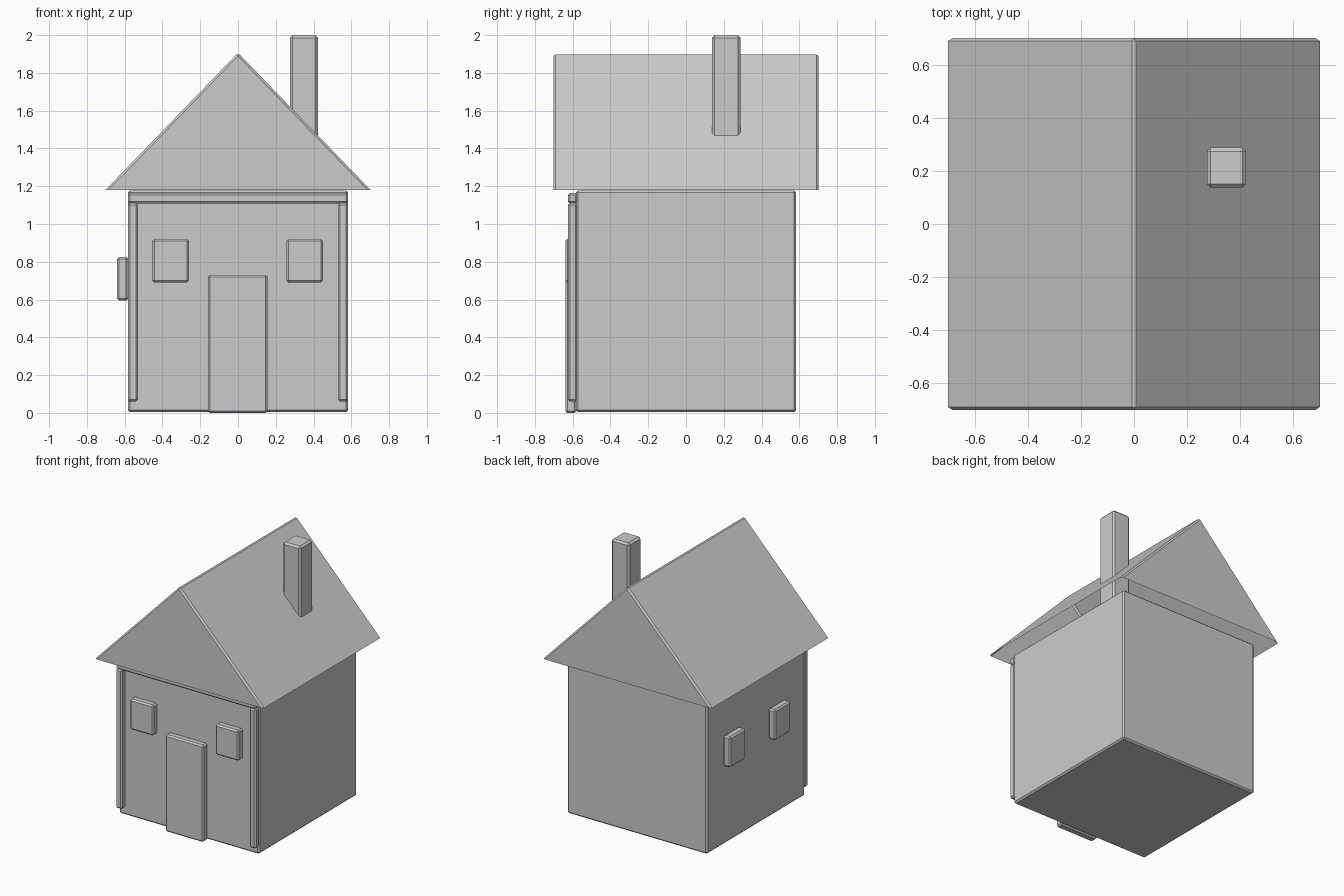
import bpy, bmesh

if "Cube" in bpy.data.objects:
    bpy.data.objects.remove(bpy.data.objects["Cube"])


def finish(name, bm, bevel):
    bmesh.ops.recalc_face_normals(bm, faces=bm.faces)
    mesh = bpy.data.meshes.new(name)
    bm.to_mesh(mesh)
    bm.free()
    obj = bpy.data.objects.new(name, mesh)
    bpy.context.collection.objects.link(obj)
    mod = obj.modifiers.new("chamfer", 'BEVEL')
    mod.width = bevel
    mod.segments = 1
    return obj


def box(name, x, y, z, bevel=0.011):
    """Chamfered box from (min, max) ranges on each axis."""
    bm = bmesh.new()
    bmesh.ops.create_cube(bm, size=1)
    for v in bm.verts:
        v.co = [r[0] if c < 0 else r[1] for c, r in zip(v.co, (x, y, z))]
    return finish(name, bm, bevel)


# House body
box("walls", (-0.583, 0.583), (-0.583, 0.583), (0.004, 1.178))

# Roof: hollow triangular shell, open underneath
bm = bmesh.new()
front, back = [[bm.verts.new((x, y, z)) for x, z in
                ((-0.702, 1.18), (0, 1.906), (0.702, 1.18))]
               for y in (-0.702, 0.702)]
bm.faces.new(front)
bm.faces.new(back[::-1])
for i in (0, 1):
    bm.faces.new((front[i], back[i], back[i + 1], front[i + 1]))
finish("roof", bm, 0.012)

# Chimney, running down into the roof
box("chimney", (0.275, 0.423), (0.137, 0.288), (1.2, 2.0), 0.014)

# Front frame: two posts and a beam
for side, x in (("left", (-0.583, -0.53)), ("right", (0.53, 0.583))):
    box(side + "_post", x, (-0.626, -0.575), (0.06, 1.112))
box("front_beam", (-0.583, 0.583), (-0.626, -0.575), (1.108, 1.165))

# Door and windows
box("door", (-0.16, 0.157), (-0.639, -0.58), (0, 0.73))
for i, x in enumerate((-0.357, 0.353)):
    box(f"front_window_{i + 1}", (x - 0.097, x + 0.097), (-0.639, -0.58), (0.69, 0.92))
for i, y in enumerate((0.295, -0.24)):
    box(f"side_window_{i + 1}", (-0.64, -0.581), (y - 0.093, y + 0.093), (0.595, 0.825))
